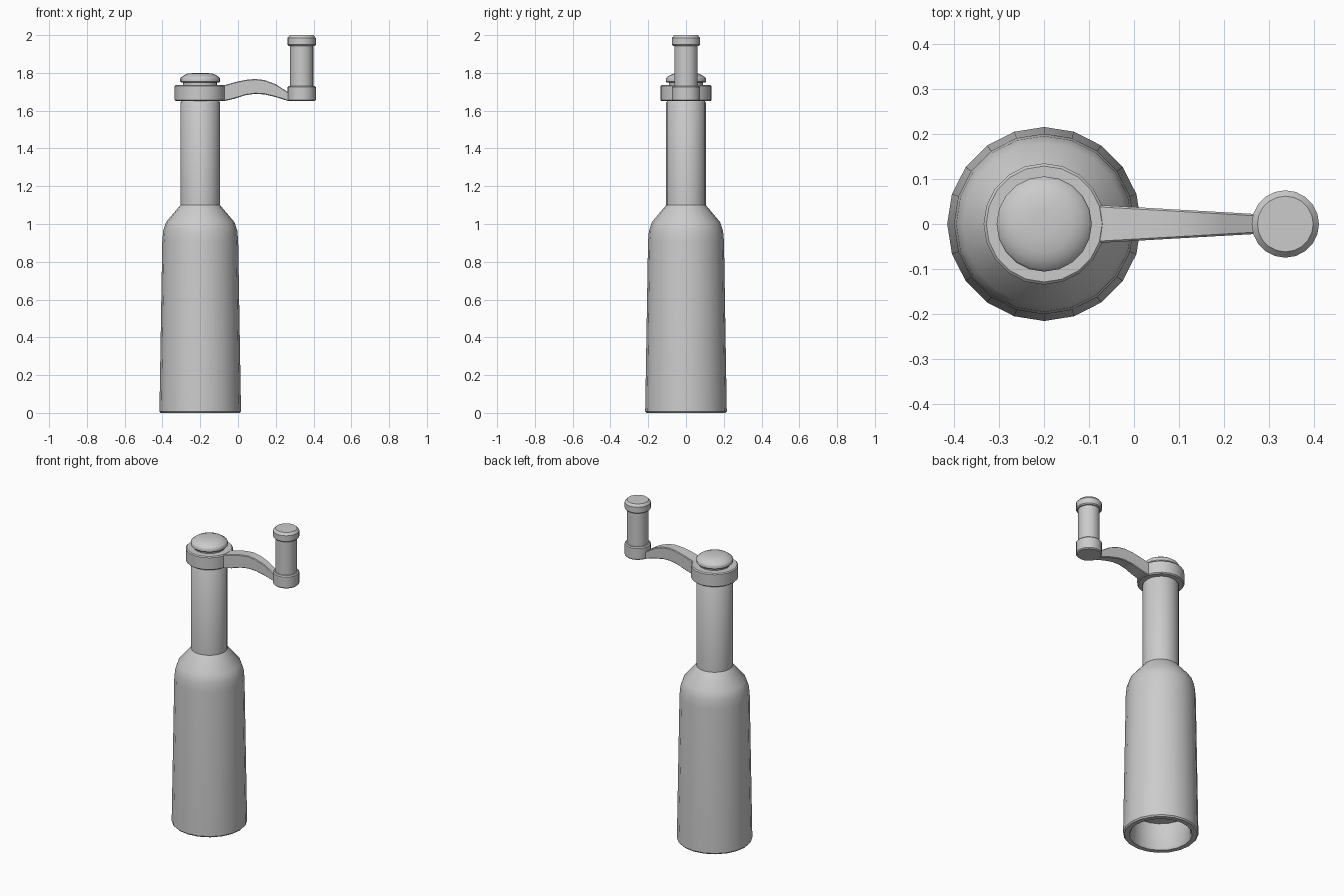
import bpy, bmesh, math

if "Cube" in bpy.data.objects:
    bpy.data.objects.remove(bpy.data.objects["Cube"])

SIDES = 20
MILL_X, GRIP_X = -0.2, 0.337


def finish(name, bm):
    bmesh.ops.recalc_face_normals(bm, faces=bm.faces)
    mesh = bpy.data.meshes.new(name)
    bm.to_mesh(mesh)
    bm.free()
    obj = bpy.data.objects.new(name, mesh)
    bpy.context.collection.objects.link(obj)
    bpy.ops.object.select_all(action='DESELECT')
    obj.select_set(True)
    bpy.context.view_layer.objects.active = obj
    bpy.ops.object.shade_smooth_by_angle(angle=math.radians(35))
    return obj


def lathe(name, x, profile):
    """Turn (radius, height) points around a vertical axis and cap both ends."""
    bm = bmesh.new()
    rings = []
    for r, z in profile:
        rings.append([bm.verts.new((x + r * math.cos(2 * math.pi * i / SIDES),
                                    r * math.sin(2 * math.pi * i / SIDES), z))
                      for i in range(SIDES)])
    for a, b in zip(rings, rings[1:]):
        for i in range(SIDES):
            j = (i + 1) % SIDES
            bm.faces.new((a[i], a[j], b[j], b[i]))
    bm.faces.new(rings[0])
    bm.faces.new(rings[-1])
    return finish(name, bm)


# Bottle-shaped body with a recessed underside
lathe("mill_body", MILL_X, [
    (0.172, 0.17), (0.172, 0.012), (0.18, 0.0), (0.209, 0.0), (0.216, 0.008),
    (0.201, 0.91), (0.196, 0.965), (0.181, 1.01), (0.105, 1.10),
    (0.105, 1.642), (0.1, 1.65)])

# Collar that carries the crank
lathe("crank_collar", MILL_X, [
    (0.129, 1.65), (0.135, 1.656), (0.135, 1.73), (0.129, 1.736)])

# Domed knob on top
lathe("top_knob", MILL_X, [
    (0.09, 1.70), (0.09, 1.748), (0.1, 1.748), (0.106, 1.754), (0.106, 1.77),
    (0.102, 1.776), (0.085, 1.788), (0.065, 1.796), (0.03, 1.8)])

# Crank grip: base disc, stem and end cap
lathe("crank_grip", GRIP_X, [
    (0.069, 1.65), (0.075, 1.656), (0.075, 1.724), (0.069, 1.73),
    (0.062, 1.73), (0.062, 1.943), (0.069, 1.943), (0.075, 1.949),
    (0.075, 1.985), (0.062, 2.0)])

# Arched, tapering crank arm: x, bottom, top
stations = [(-0.09, 1.650, 1.735), (-0.072, 1.651, 1.735), (-0.02, 1.663, 1.750),
            (0.04, 1.682, 1.763), (0.09, 1.689, 1.768), (0.14, 1.686, 1.762),
            (0.20, 1.672, 1.740), (0.266, 1.651, 1.697), (0.285, 1.651, 1.69)]
bm = bmesh.new()
loops = []
c = 0.004
for x, lo, hi in stations:
    w = 0.0417 + (0.0225 - 0.0417) * (x + 0.072) / 0.338
    section = [(w - c, lo), (w, lo + c), (w, hi - c), (w - c, hi),
               (c - w, hi), (-w, hi - c), (-w, lo + c), (c - w, lo)]
    loops.append([bm.verts.new((x, y, z)) for y, z in section])
for a, b in zip(loops, loops[1:]):
    for i in range(8):
        j = (i + 1) % 8
        bm.faces.new((a[i], a[j], b[j], b[i]))
bm.faces.new(loops[0])
bm.faces.new(loops[-1])
finish("crank_arm", bm)
